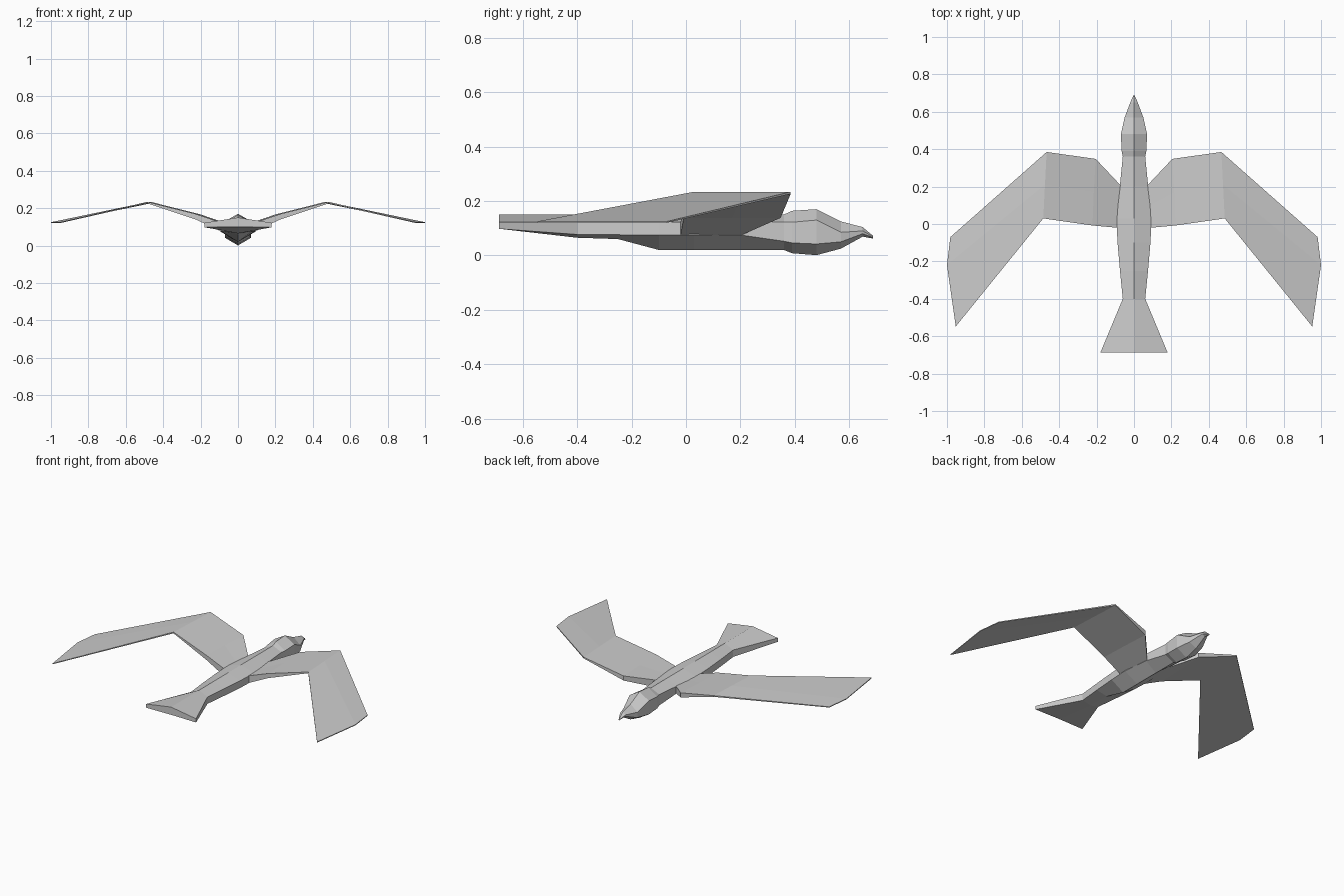
import bpy, bmesh

if "Cube" in bpy.data.objects:
    bpy.data.objects.remove(bpy.data.objects["Cube"])


def loft(name, rings):
    """Skin a list of equal-length rings and cap both ends, flat shaded."""
    bm = bmesh.new()
    vr = [[bm.verts.new(p) for p in r] for r in rings]
    n = len(rings[0])
    for a, b in zip(vr, vr[1:]):
        for i in range(n):
            j = (i + 1) % n
            bm.faces.new((a[i], a[j], b[j], b[i]))
    bm.faces.new(vr[0])
    bm.faces.new(vr[-1])
    bmesh.ops.remove_doubles(bm, verts=bm.verts, dist=0.0005)
    bmesh.ops.recalc_face_normals(bm, faces=bm.faces)
    me = bpy.data.meshes.new(name)
    bm.to_mesh(me)
    bm.free()
    ob = bpy.data.objects.new(name, me)
    bpy.context.collection.objects.link(ob)
    return ob


def hexagon(y, w, top, up, low, bottom):
    return [(0, y, top), (w, y, up), (w, y, low),
            (0, y, bottom), (-w, y, low), (-w, y, up)]


# Stations: y, half width, ridge z, upper side z, lower side z, keel z
tail = [(-.688, .18, .15, .122, .098, .10),
        (-.40, .06, .15, .122, .077, .065)]
body = [tail[-1],
        (-.25, .075, .15, .122, .076, .06),
        (-.10, .088, .15, .122, .075, .02),
        (.03, .094, .15, .122, .075, .02),
        (.20, .076, .15, .122, .075, .02),
        (.36, .06, .15, .122, .052, .02)]
head = [body[-1],
        (.39, .066, .164, .122, .046, .008),
        (.48, .07, .17, .13, .042, .001),
        (.57, .05, .125, .085, .05, .025),
        (.65, .02, .104, .09, .08, .069)]
beak = [head[-1],
        (.688, .003, .072, .069, .066, .062)]

# Tail, body, head and beak as one continuous skin
loft("bird_body", [hexagon(*s) for s in tail + body[1:] + head[1:] + beak[1:]])


# Wing stations: leading, middle, trailing (x, y), then top z and bottom z
wing = [((.07, .205), (.085, .10), (.088, -.02), .122, .075),
        ((.205, .348), (.215, .17), (.222, -.008), .168, .138),
        ((.467, .385), (.476, .21), (.485, .03), .234, .226),
        ((.982, -.07), (1.0, -.22), (.953, -.548), .125, .12)]


def wing_ring(side, lead, mid, trail, top, bottom):
    pts = (lead, mid, trail)
    return ([(side * x, y, top) for x, y in pts] +
            [(side * x, y, bottom) for x, y in reversed(pts)])


# Mirrored pair of wings
for label, side in (("right", 1), ("left", -1)):
    loft(label + "_wing", [wing_ring(side, *s) for s in wing])
